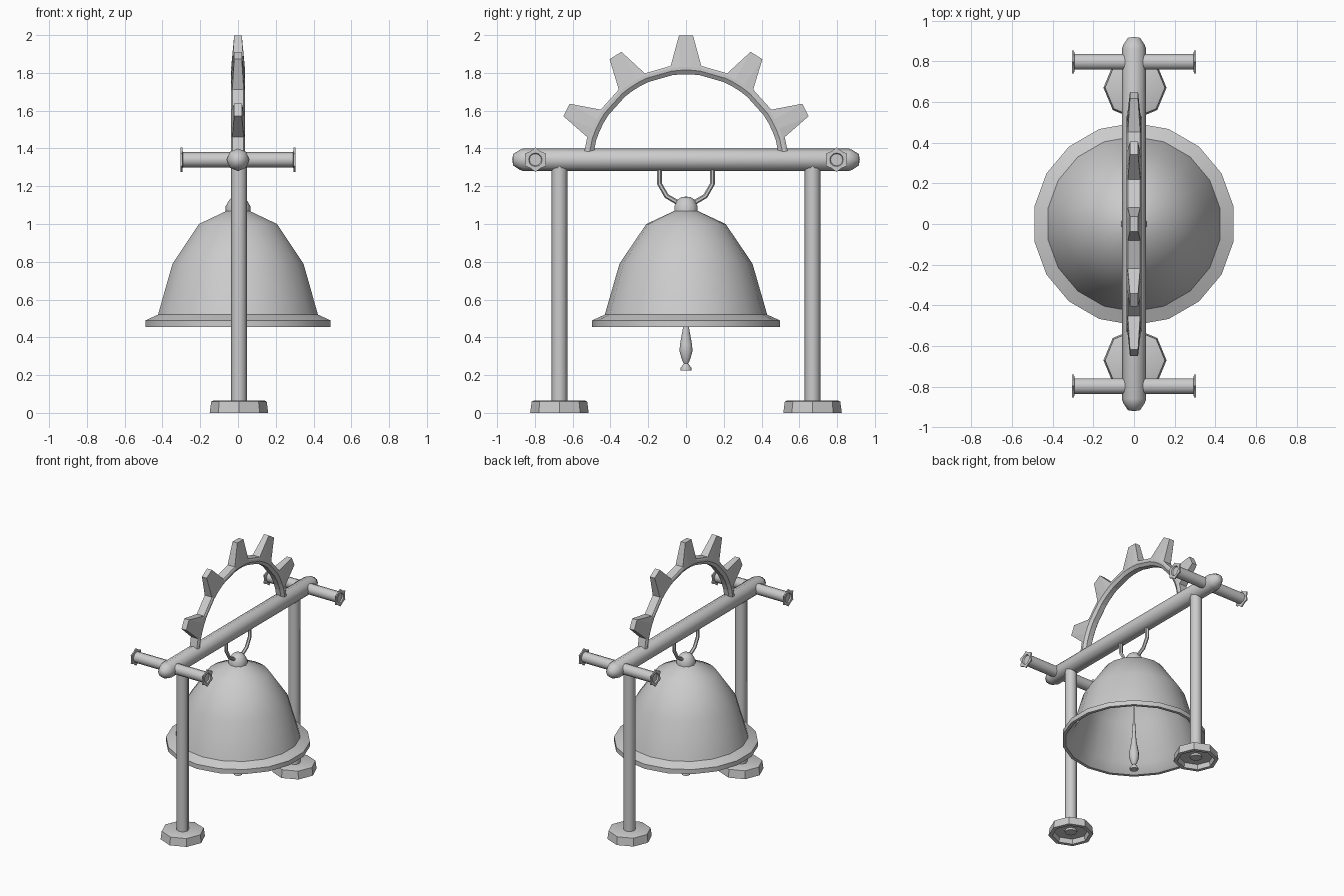
import bpy, bmesh, math
from mathutils import Matrix, Vector

if "Cube" in bpy.data.objects:
    bpy.data.objects.remove(bpy.data.objects["Cube"])

def finish(name, bm, angle=40):
    bmesh.ops.remove_doubles(bm, verts=bm.verts, dist=1e-5)
    bmesh.ops.recalc_face_normals(bm, faces=bm.faces)
    me = bpy.data.meshes.new(name)
    bm.to_mesh(me)
    bm.free()
    ob = bpy.data.objects.new(name, me)
    bpy.context.collection.objects.link(ob)
    bpy.ops.object.select_all(action='DESELECT')
    bpy.context.view_layer.objects.active = ob
    ob.select_set(True)
    if angle:
        bpy.ops.object.shade_smooth_by_angle(angle=math.radians(angle))
    return ob

def skin(bm, loops, closed=True):
    """Join successive vertex loops with quads."""
    for a, b in zip(loops, loops[1:]):
        n = len(a)
        for i in range(n):
            j = (i + 1) % n
            bm.faces.new((a[i], a[j], b[j], b[i]))

def lathe(name, profile, n, loc=(0, 0, 0), rot=None, phase=0.0, angle=40):
    """Revolve (radius, height[, notch]) points; notch shrinks every second vertex."""
    bm = bmesh.new()
    loops = []
    for p in profile:
        r, h, notch = p if len(p) == 3 else (*p, 1.0)
        ring = []
        for i in range(n):
            a = math.radians(phase) + 2 * math.pi * i / n
            q = r * (notch if i % 2 else 1)
            ring.append(bm.verts.new((q * math.cos(a), q * math.sin(a), h)))
        loops.append(ring)
    skin(bm, loops)
    m = Matrix.Translation(loc) @ (rot or Matrix())
    bmesh.ops.transform(bm, matrix=m, verts=bm.verts)
    return finish(name, bm, angle)

ALONG_Y = Matrix.Rotation(-math.pi / 2, 4, 'X')
ALONG_X = Matrix.Rotation(math.pi / 2, 4, 'Y')

# Top beam with tapered ends
half = [(0.06, 0.86), (0.053, 0.88), (0.03, 0.915), (0, 0.92)]
lathe("top_beam", [(r, -h) for r, h in reversed(half)] + half, 8,
      (0, 0, 1.34), ALONG_Y, angle=50)

for side, tag in ((-1, "front"), (1, "back")):
    # Upright post and hollow octagonal foot
    y = 0.67 * side
    lathe(tag + "_post", [(0, 0.02), (0.042, 0.02), (0.042, 1.32), (0, 1.32)], 8,
          (0.005, y, 0), angle=50)
    lathe(tag + "_foot", [(0, 0.06), (0.135, 0.065), (0.147, 0.06), (0.155, 0),
                          (0.128, 0), (0.12, 0.035), (0, 0.035)], 8, (0.005, y, 0), angle=30)
    # Cross bar with star-shaped caps
    lathe(tag + "_cross_bar", [(0.04, -0.295), (0.04, 0.295)], 10,
          (0, 0.797 * side, 1.34), ALONG_X)
    for s, end in ((-1, "left"), (1, "right")):
        lathe(f"{tag}_{end}_cap",
              [(0, 0.292 * s), (0.04, 0.292 * s), (0.065, 0.295 * s, 0.8), (0.065, 0.304 * s, 0.8),
               (0.036, 0.304 * s), (0.032, 0.294 * s), (0, 0.294 * s)],
              12, (0, 0.797 * side, 1.34), ALONG_X, angle=30)

# Bell shell, outside then inside
lathe("bell", [(0, 1.08), (0.06, 1.07), (0.21, 1.0), (0.352, 0.79), (0.43, 0.52),
               (0.497, 0.49), (0.497, 0.455), (0.475, 0.455), (0.415, 0.515),
               (0.335, 0.78), (0.195, 0.98), (0, 1.04)], 18, phase=10, angle=35)

# Knob on the crown
lathe("crown_knob", [(0, 1.06), (0.065, 1.065), (0.065, 1.095), (0.045, 1.13),
                     (0.025, 1.143), (0, 1.145)], 10, angle=50)

# Clapper
lathe("clapper", [(0, 0.225), (0.03, 0.225), (0.03, 0.238), (0.012, 0.262), (0.022, 0.28),
                  (0.036, 0.325), (0.034, 0.36), (0.017, 0.45), (0.008, 0.6), (0.008, 1.05)],
      10, angle=50)

# Hanging ring: open arc from beam through the knob
bm = bmesh.new()
loops = []
for k in range(10):
    a = math.radians(135 + 30 * k)
    radial = Vector((0, math.cos(a), math.sin(a)))
    c = Vector((0, 0, 1.25)) + radial * 0.145
    loops.append([bm.verts.new(c + radial * 0.013 * math.cos(t) + Vector((0.013 * math.sin(t), 0, 0)))
                  for t in (math.tau * i / 6 for i in range(6))])
skin(bm, loops)
bm.faces.new(loops[0])
bm.faces.new(loops[-1])
finish("hanging_ring", bm, 50)

# Toothed half arch: chamfered sections swept by angle from vertical
sections = [(-84, 0.548, 0.03)]
for k in range(-2, 3):
    mid = 32 * k
    sections += [(mid - 8.5, 0.548, 0.03), (mid - 3, 0.705, 0.02),
                 (mid + 3, 0.705, 0.02), (mid + 8.5, 0.548, 0.03)]
sections.append((84, 0.548, 0.03))
bm = bmesh.new()
loops = []
for deg, outer, w in sections:
    a = math.radians(deg)
    pts = [(0.02, 0.498), (0.036, 0.52), (0.036, 0.537), (w, outer)]
    pts += [(-x, r) for x, r in reversed(pts)]
    loops.append([bm.verts.new((x, r * math.sin(a), 1.295 + r * math.cos(a))) for x, r in pts])
skin(bm, loops)
bm.faces.new(loops[0])
bm.faces.new(loops[-1])
finish("toothed_arch", bm, 0)
